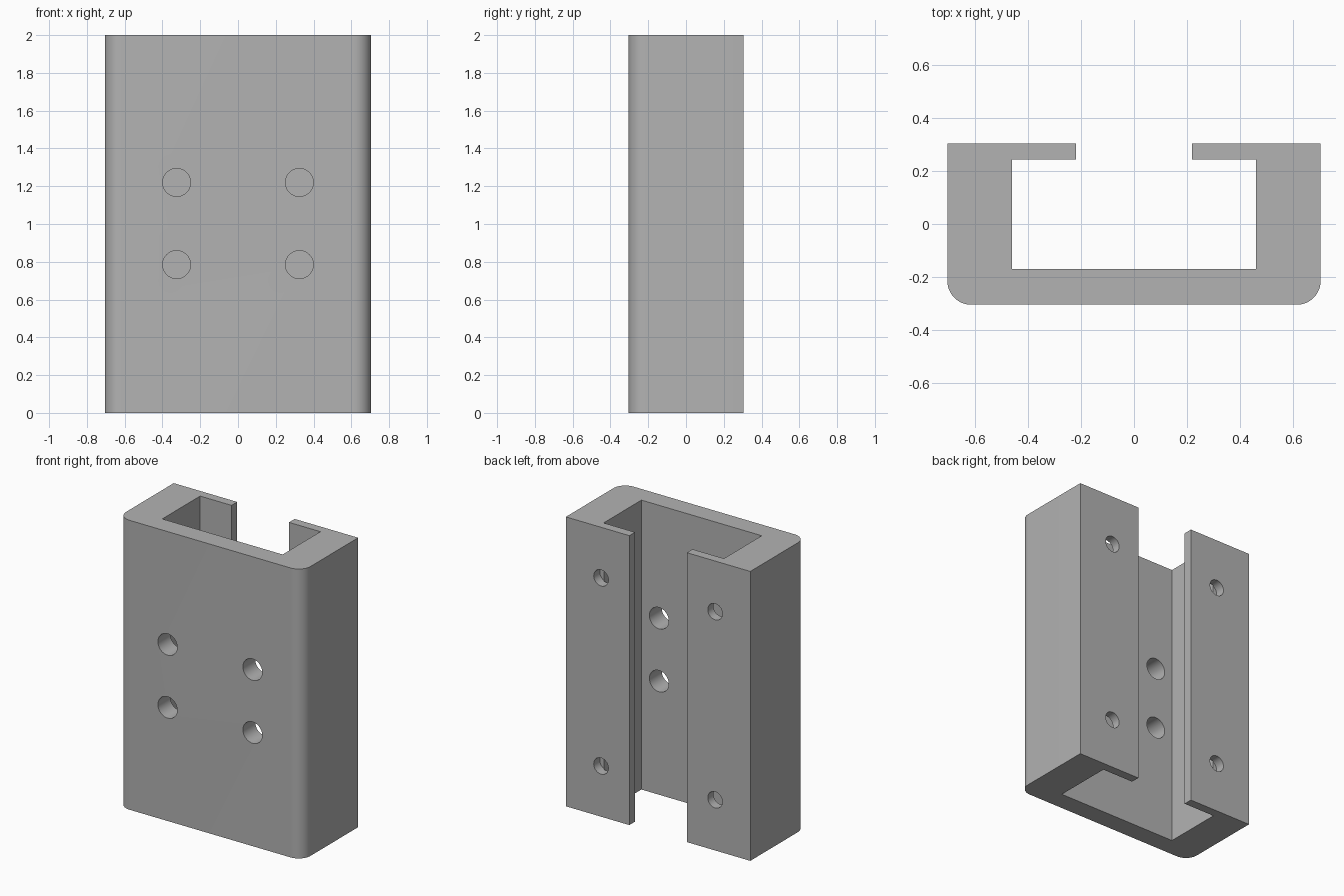
import bpy, bmesh, math

if "Cube" in bpy.data.objects:
    bpy.data.objects.remove(bpy.data.objects["Cube"])

gray = bpy.data.materials.new("plain_gray")
gray.diffuse_color = (0.45, 0.45, 0.45, 1)
gray.use_nodes = True
gray.node_tree.nodes["Principled BSDF"].inputs["Base Color"].default_value = gray.diffuse_color

W, D, H, R = 0.705, 0.305, 2.0, 0.09   # half width, half depth, height, corner radius

# Right half of the channel cross-section, from the front centre round to the inside
half = []
for i in range(13):
    a = math.radians(-90 + 90 * i / 12)
    half.append((W - R + R * math.cos(a), -D + R + R * math.sin(a)))
half += [(W, D), (0.22, D), (0.22, 0.243), (0.46, 0.243), (0.46, -0.17)]
profile = half + [(-x, y) for x, y in reversed(half)]

# Channel body: extruded profile
bm = bmesh.new()
face = bm.faces.new([bm.verts.new((x, y, 0)) for x, y in profile])
ext = bmesh.ops.extrude_face_region(bm, geom=[face])
bmesh.ops.translate(bm, vec=(0, 0, H),
                    verts=[v for v in ext["geom"] if isinstance(v, bmesh.types.BMVert)])
bmesh.ops.recalc_face_normals(bm, faces=bm.faces)
mesh = bpy.data.meshes.new("channel_bracket")
bm.to_mesh(mesh)
bm.free()
mesh.materials.append(gray)
bracket = bpy.data.objects.new("channel_bracket", mesh)
bpy.context.collection.objects.link(bracket)


def drill(x, z, radius, y0, y1):
    """Cut a round hole along y between y0 and y1."""
    bpy.ops.mesh.primitive_cylinder_add(vertices=40, radius=radius, depth=y1 - y0,
                                        location=(x, (y0 + y1) / 2, z),
                                        rotation=(math.pi / 2, 0, 0))
    cutter = bpy.context.object
    cutter.name = "hole_cutter"
    cutter.data.materials.append(gray)
    mod = bracket.modifiers.new("hole", "BOOLEAN")
    mod.operation, mod.solver, mod.object = "DIFFERENCE", "EXACT", cutter
    bpy.context.view_layer.objects.active = bracket
    bpy.ops.object.modifier_apply(modifier=mod.name)
    bpy.data.objects.remove(cutter, do_unlink=True)


for side in (-1, 1):
    # Large holes through the front plate
    for z in (0.785, 1.22):
        drill(side * 0.325, z, 0.074, -0.4, 0.0)
    # Small holes through the rear lips
    for z in (0.35, 1.65):
        drill(side * 0.436, z, 0.056, 0.238, 0.4)

# Smooth corners and holes, sharp edges elsewhere
bpy.ops.object.select_all(action="DESELECT")
bracket.select_set(True)
bpy.context.view_layer.objects.active = bracket
bpy.ops.object.shade_smooth_by_angle(angle=math.radians(30))
